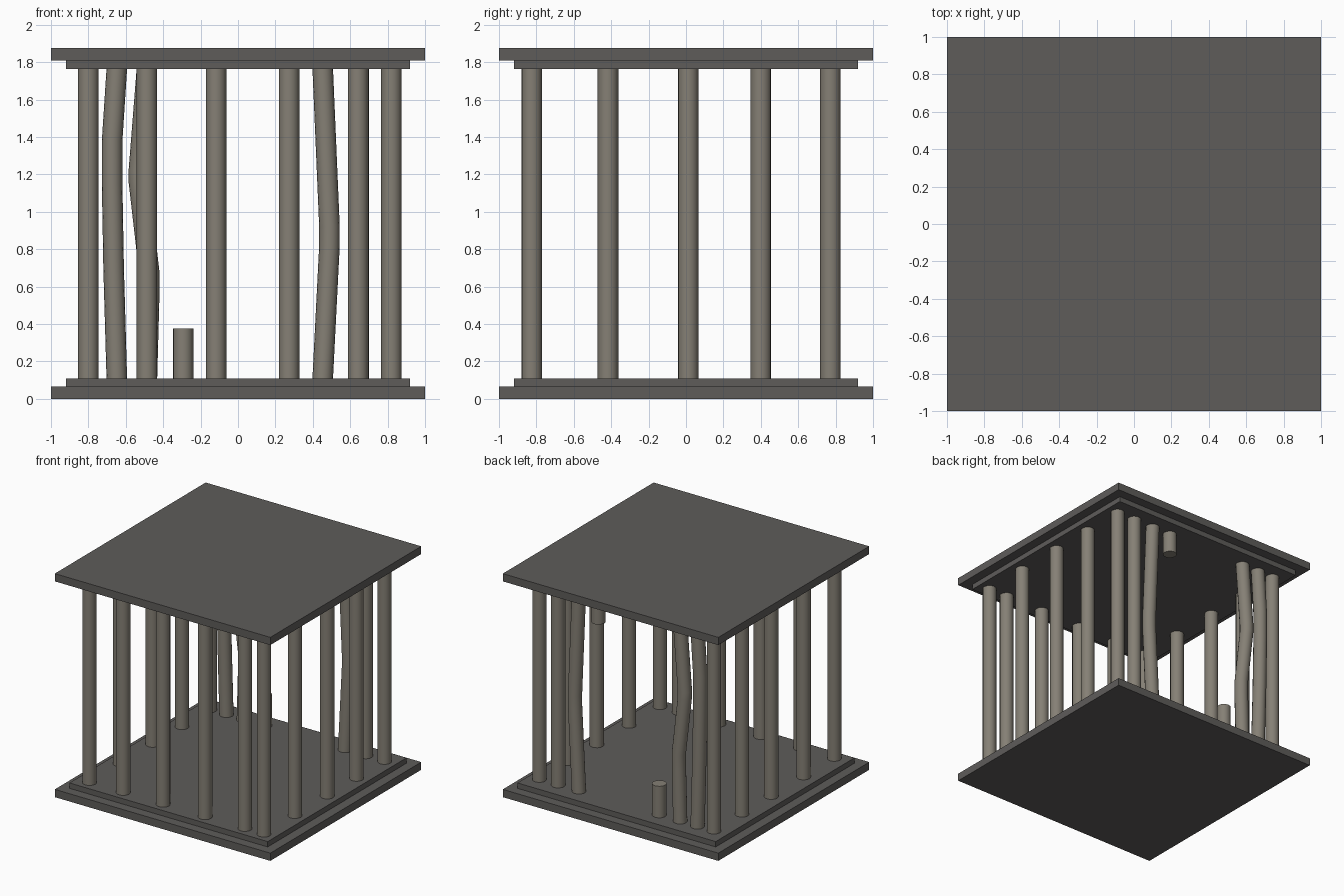
import bpy, bmesh, math
from mathutils import Vector

if "Cube" in bpy.data.objects:
    bpy.data.objects.remove(bpy.data.objects["Cube"])


def material(name, rgb):
    m = bpy.data.materials.new(name)
    m.diffuse_color = (*rgb, 1)
    m.use_nodes = True
    m.node_tree.nodes["Principled BSDF"].inputs["Base Color"].default_value = m.diffuse_color
    return m


DARK = material("dark grey plate", (0.112, 0.107, 0.102))
BAR = material("warm grey bar", (0.235, 0.215, 0.178))

R, SIDES = 0.055, 16
Z0, Z1 = 0.11, 1.765          # clear height between the plates
FRONT, BACK, SIDE = -0.825, 0.772, 0.82


def finish(name, bm, mat):
    bmesh.ops.recalc_face_normals(bm, faces=bm.faces[:])
    me = bpy.data.meshes.new(name)
    bm.to_mesh(me)
    bm.free()
    me.materials.append(mat)
    ob = bpy.data.objects.new(name, me)
    bpy.context.collection.objects.link(ob)
    return ob


def plate(name, half, z0, z1):
    bm = bmesh.new()
    bmesh.ops.create_cube(bm, size=1)
    for v in bm.verts:
        v.co = Vector((v.co.x * 2 * half, v.co.y * 2 * half,
                       z0 if v.co.z < 0 else z1))
    finish(name, bm, DARK)


def bar(name, y, path):
    """Round bar following a list of (x, z) points at depth y."""
    bm = bmesh.new()
    rings = []
    for x, z in path:
        rings.append([bm.verts.new((x + R * math.cos(a), y + R * math.sin(a), z))
                      for a in (2 * math.pi * i / SIDES for i in range(SIDES))])
    for lo, hi in zip(rings, rings[1:]):
        for i in range(SIDES):
            j = (i + 1) % SIDES
            bm.faces.new((lo[i], lo[j], hi[j], hi[i])).smooth = True
    bm.faces.new(rings[0][::-1])
    bm.faces.new(rings[-1])
    for e in bm.edges:        # keep the end rims crisp
        if any(len(f.verts) > 4 for f in e.link_faces):
            e.smooth = False
    finish(name, bm, BAR)


def straight(name, x, y, z0=Z0, z1=Z1):
    bar(name, y, [(x, z0), (x, z1)])


# Stepped floor and roof
plate("floor_plate", 1.0, 0.0, 0.065)
plate("floor_step", 0.92, 0.065, Z0)
plate("roof_step", 0.92, Z1, 1.81)
plate("roof_plate", 1.0, 1.81, 1.875)

# Front row
for x in (-0.80, -0.487, -0.117, 0.273, 0.642, SIDE):
    straight("front_bar", x, FRONT)

# Left and right rows
for y in (-0.417, 0.012, 0.40):
    straight("left_bar", -0.80, y)
    straight("right_bar", SIDE, y)

# Back row: straight bars, broken stubs, bent bars
for x in (-0.80, 0.645, SIDE):
    straight("back_bar", x, BACK)
straight("broken_lower_stub", -0.293, BACK, Z0, 0.375)
straight("broken_upper_stub", 0.273, BACK, 1.58, Z1)
bar("bent_bar_left", BACK,
    [(-0.648, Z0), (-0.665, 0.7), (-0.673, 1.15), (-0.673, 1.38), (-0.648, Z1)])
bar("bent_bar_middle", BACK,
    [(-0.487, Z0), (-0.475, 0.55), (-0.475, 0.68), (-0.53, 1.16), (-0.53, 1.22), (-0.487, Z1)])
bar("bent_bar_right", BACK,
    [(0.453, Z0), (0.489, 0.82), (0.489, 0.92), (0.453, Z1)])
